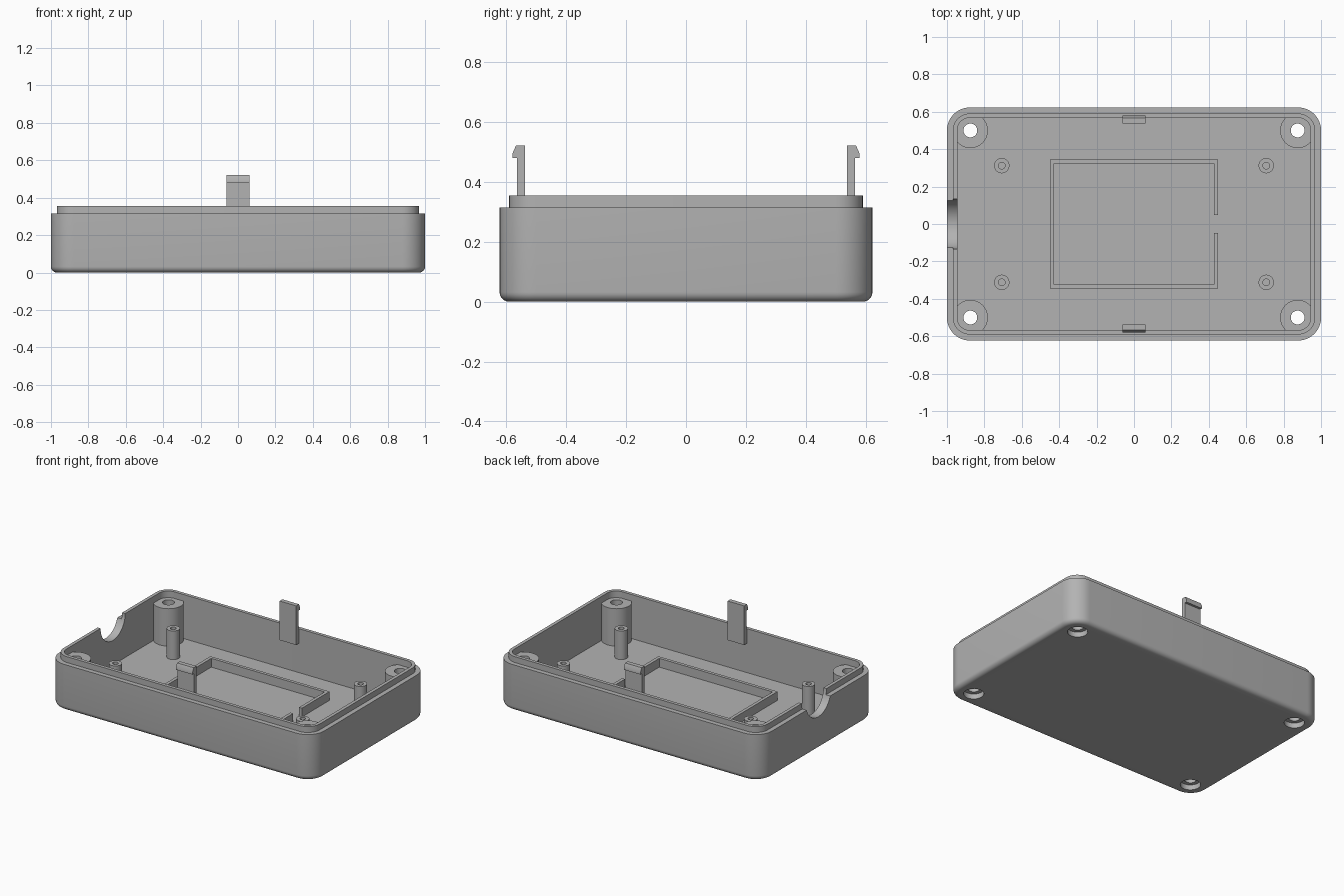
import bpy, bmesh, math
from mathutils import Vector

cube = bpy.data.objects.get("Cube")
if cube:
    bpy.data.objects.remove(cube)

grey = bpy.data.materials.new("plain grey")
grey.use_nodes = True
colour = (0.45, 0.45, 0.45, 1)
grey.diffuse_color = colour
grey.node_tree.nodes["Principled BSDF"].inputs["Base Color"].default_value = colour

HALF_X, HALF_Y, CORNER = 1.0, 0.623, 0.122
FLOOR, SHOULDER, RIM = 0.055, 0.315, 0.355
WALL = 0.055
BORE_DEPTH = 0.035


def finish(name, bm):
    bmesh.ops.recalc_face_normals(bm, faces=bm.faces)
    mesh = bpy.data.meshes.new(name)
    bm.to_mesh(mesh)
    bm.free()
    mesh.materials.append(grey)
    obj = bpy.data.objects.new(name, mesh)
    bpy.context.collection.objects.link(obj)
    return obj


def loft(name, loops, cyclic=False):
    """Bridge matching loops; cap both ends unless the section is cyclic."""
    bm = bmesh.new()
    rows = [[bm.verts.new(p) for p in loop] for loop in loops]
    n = len(rows[0])
    pairs = list(zip(rows, rows[1:]))
    if cyclic:
        pairs.append((rows[-1], rows[0]))
    else:
        bm.faces.new(rows[0])
        bm.faces.new(rows[-1])
    for a, b in pairs:
        for i in range(n):
            j = (i + 1) % n
            bm.faces.new((a[i], a[j], b[j], b[i]))
    return finish(name, bm)


def prism(name, points, depth):
    return loft(name, [points, [Vector(p) + Vector(depth) for p in points]])


def rounded_rect(inset, z, steps=10):
    r = CORNER - inset
    pts = []
    for quarter, (sx, sy) in enumerate([(1, 1), (-1, 1), (-1, -1), (1, -1)]):
        for k in range(steps + 1):
            a = math.pi / 2 * (quarter + k / steps)
            pts.append((sx * (HALF_X - CORNER) + r * math.cos(a),
                        sy * (HALF_Y - CORNER) + r * math.sin(a), z))
    return pts


def circle(x, y, z, r, n=40):
    return [(x + r * math.cos(math.tau * i / n),
             y + r * math.sin(math.tau * i / n), z) for i in range(n)]


def tube(name, x, y, low, high, outer, inner):
    return loft(name, [circle(x, y, low, outer), circle(x, y, high, outer),
                       circle(x, y, high, inner), circle(x, y, low, inner)], True)


def cut(target, cutters):
    for c in cutters:
        c.hide_render = True
        mod = target.modifiers.new("cut", 'BOOLEAN')
        mod.object, mod.operation, mod.solver = c, 'DIFFERENCE', 'EXACT'
    graph = bpy.context.evaluated_depsgraph_get()
    mesh = bpy.data.meshes.new_from_object(target.evaluated_get(graph))
    target.modifiers.clear()
    target.data = mesh
    for c in cutters:
        bpy.data.objects.remove(c)


# Tray shell: filleted underside, shouldered lip, hollow inside
fillet = 0.032
sections = []
for k in range(7):
    a = math.pi / 2 * k / 6
    sections.append((fillet * (1 - math.sin(a)), fillet * (1 - math.cos(a))))
sections += [(0, SHOULDER), (0.032, SHOULDER), (0.032, RIM), (WALL, RIM), (WALL, FLOOR)]
shell = loft("tray_shell", [rounded_rect(i, z) for i, z in sections])
parts = [shell]

# Cable notch and screw head recesses
cutters = [loft("notch_cutter", [[(x, p[0], p[1] + RIM) for p in circle(0, 0, 0, 0.133, 48)]
                                 for x in (-1.1, -0.85)])]
corners = [(sx, sy) for sx in (-1, 1) for sy in (-1, 1)]
for sx, sy in corners:
    x, y = sx * 0.875, sy * 0.5
    cutters.append(loft("recess_cutter", [circle(x, y, z, 0.063) for z in (-0.1, FLOOR + 0.01)]))
cut(shell, cutters)

# Corner screw posts and small board standoffs
for sx, sy in corners:
    side = ("front" if sy < 0 else "back") + ("_left" if sx > 0 else "_right")
    parts.append(tube(side + "_screw_post", sx * 0.875, sy * 0.5, BORE_DEPTH, 0.31, 0.094, 0.037))
    parts.append(tube(side + "_standoff", sx * 0.707, sy * 0.312, FLOOR - 0.005, 0.25, 0.041, 0.018))

# Low retaining frame with a gap on its left side
hx, hy, t, gap = 0.45, 0.345, 0.022, 0.047
outline = [(hx, gap), (hx, hy), (-hx, hy), (-hx, -hy), (hx, -hy), (hx, -gap),
           (hx - t, -gap), (hx - t, t - hy), (t - hx, t - hy), (t - hx, hy - t),
           (hx - t, hy - t), (hx - t, gap)]
parts.append(prism("retaining_frame", [(x, y, FLOOR - 0.005) for x, y in outline], (0, 0, 0.065)))

# Snap clips with outward hooks, front and back
hook = [(0.538, 0.255), (0.57, 0.255), (0.57, 0.345), (0.564, 0.355), (0.564, 0.48),
        (0.58, 0.48), (0.58, 0.495), (0.568, 0.522), (0.538, 0.522)]
for name, s in (("front_clip", -1), ("back_clip", 1)):
    parts.append(prism(name, [(-0.0625, s * y, z) for y, z in hook], (0.125, 0, 0)))

# Smooth curved walls, keep edges crisp
bpy.ops.object.select_all(action='DESELECT')
for p in parts:
    p.select_set(True)
bpy.context.view_layer.objects.active = shell
bpy.ops.object.shade_smooth_by_angle(angle=math.radians(30))
